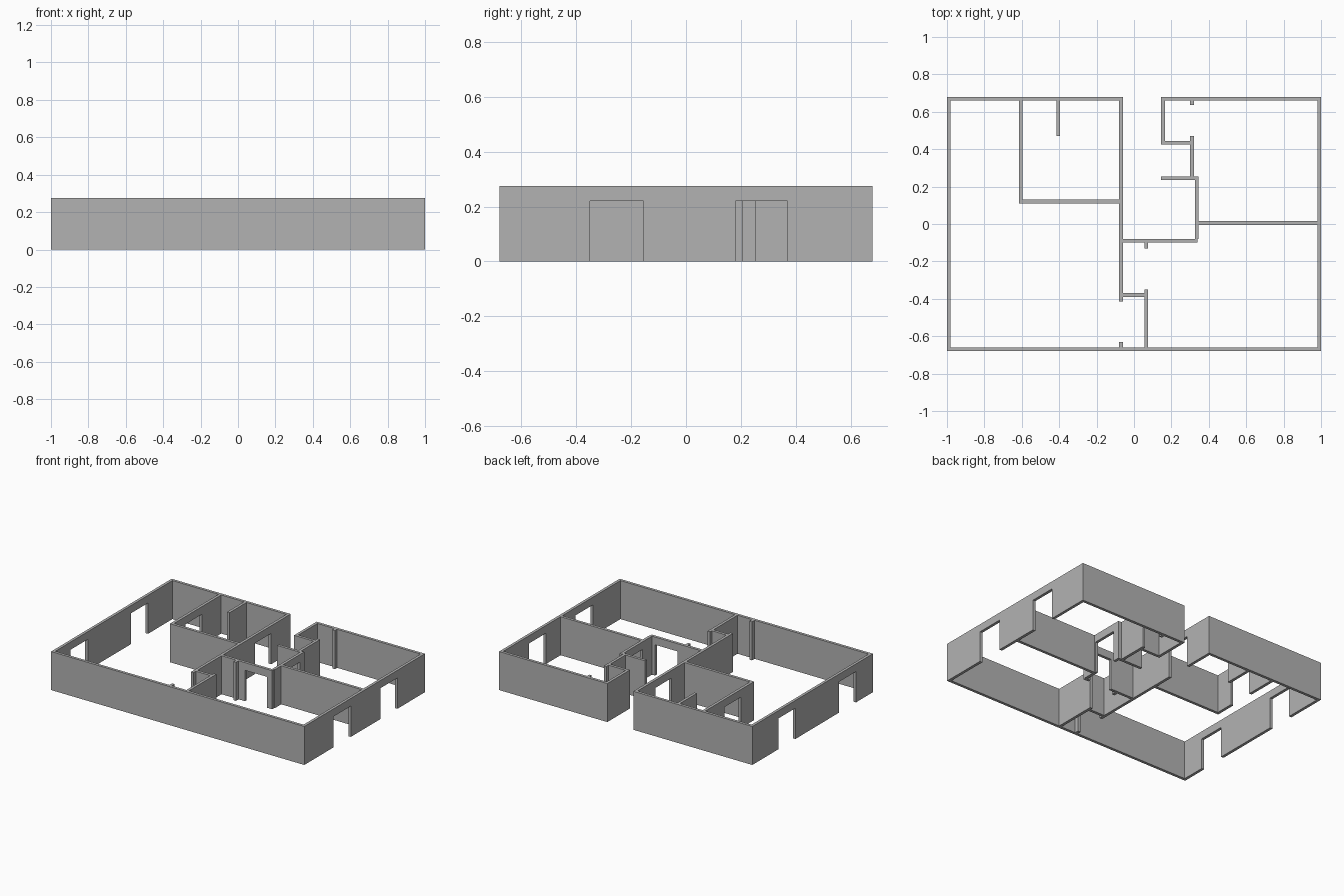
import bpy
import bmesh
from mathutils import Vector

if "Cube" in bpy.data.objects:
    bpy.data.objects.remove(bpy.data.objects["Cube"], do_unlink=True)

HEIGHT = 0.275   # wall top
HEAD = 0.22      # doorway head
T = 0.02         # wall thickness

plaster = bpy.data.materials.new("grey_plaster")
plaster.use_nodes = True
GREY = (0.45, 0.45, 0.45, 1)
plaster.diffuse_color = GREY
plaster.node_tree.nodes["Principled BSDF"].inputs["Base Color"].default_value = GREY


def wall(name, axis, low, start, end, doors=()):
    """Extrude a wall elevation, notched at each doorway, across its thickness.
    axis is the running direction; low is the lower face on the other axis."""
    outline = [(start, 0)]
    for a, b in doors:
        outline += [(a, 0), (a, HEAD), (b, HEAD), (b, 0)]
    outline += [(end, 0), (end, HEIGHT), (start, HEIGHT)]

    def place(s, z):
        return (s, low, z) if axis == "x" else (low, s, z)

    bm = bmesh.new()
    face = bm.faces.new([bm.verts.new(place(s, z)) for s, z in outline])
    grown = bmesh.ops.extrude_face_region(bm, geom=[face])["geom"]
    shift = Vector((0, T, 0)) if axis == "x" else Vector((T, 0, 0))
    verts = [g for g in grown if isinstance(g, bmesh.types.BMVert)]
    bmesh.ops.translate(bm, verts=verts, vec=shift)
    bmesh.ops.recalc_face_normals(bm, faces=bm.faces)
    mesh = bpy.data.meshes.new(name)
    bm.to_mesh(mesh)
    bm.free()
    mesh.materials.append(plaster)
    obj = bpy.data.objects.new(name, mesh)
    bpy.context.collection.objects.link(obj)


# Outer shell: the back is open at the hall
wall("front_wall", "x", -0.68, -1, 1)
wall("back_wall_right", "x", 0.66, -1, -0.06)
wall("back_wall_left", "x", 0.66, 0.145, 1)
wall("right_side_wall", "y", -1, -0.66, 0.66, [(-0.49, -0.295), (0.195, 0.385)])
wall("left_side_wall", "y", 0.98, -0.66, 0.66, [(-0.35, -0.155), (0.18, 0.37)])

# Bathroom and hall partitions
wall("hall_wall", "y", -0.08, -0.415, 0.66, [(0.28, 0.46)])
wall("bathroom_side_wall", "y", -0.615, 0.11, 0.66, [(0.26, 0.445)])
wall("bathroom_front_wall", "x", 0.11, -0.595, -0.08)
wall("bathroom_divider", "y", -0.415, 0.47, 0.66)

# Central hall and bedroom partitions
wall("hall_end_wall", "x", -0.1, -0.06, 0.34, [(0.125, 0.3)])
wall("hall_end_stub", "y", 0.055, -0.13, -0.1)
wall("bedroom_hall_wall", "y", 0.325, -0.08, 0.255, [(0.025, 0.205)])
wall("bedroom_divider", "x", -0.005, 0.345, 0.98)

# Rear closet
wall("closet_front_wall", "x", 0.235, 0.145, 0.325)
wall("closet_side_wall", "y", 0.3, 0.255, 0.47)
wall("closet_back_wall", "x", 0.425, 0.145, 0.3)
wall("rear_hall_wall", "y", 0.145, 0.445, 0.66)
wall("rear_closet_stub", "y", 0.3, 0.635, 0.66)

# Front closet
wall("front_closet_wall", "x", -0.39, -0.06, 0.055)
wall("front_closet_side", "y", 0.055, -0.66, -0.35)
wall("front_closet_stub", "y", -0.08, -0.66, -0.63)
